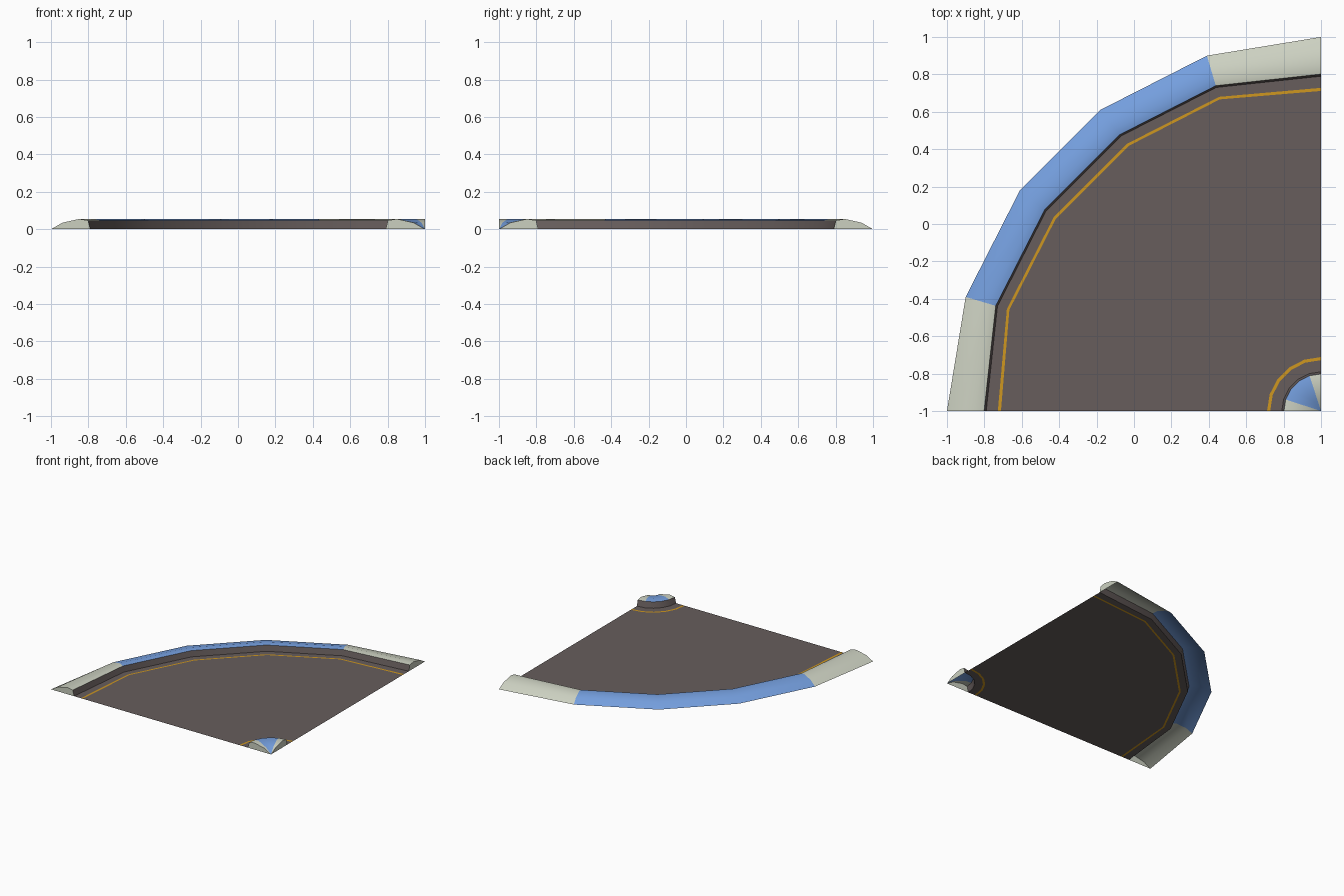
import bpy, bmesh, math
from mathutils import Vector

if "Cube" in bpy.data.objects:
    bpy.data.objects.remove(bpy.data.objects["Cube"])


def mat(name, rgb):
    m = bpy.data.materials.new(name)
    m.diffuse_color = (*rgb, 1)
    m.use_nodes = True
    m.node_tree.nodes["Principled BSDF"].inputs["Base Color"].default_value = m.diffuse_color
    return m


ASPHALT = mat("asphalt", (.135, .11, .107))
PAINT = mat("orange paint", (.62, .31, .014))
BLUE = mat("kerb blue", (.176, .345, .73))
PALE = mat("kerb pale grey", (.60, .63, .53))

# Plan paths: outer edge and inner foot of each kerb, six points each
outer_half = [(-1, -1), (-.9, -.39), (-.61, .18)]
inner_half = [(-.79, -1), (-.73, -.44), (-.47, .07)]


def mirrored(half):
    # reflect across the tile diagonal
    return [Vector(p) for p in half] + [Vector((-y, -x)) for x, y in reversed(half)]


big = (mirrored(outer_half), mirrored(inner_half))
corner = Vector((1, -1))
arc = [corner + .21 * Vector((-math.cos(a), math.sin(a)))
       for a in (math.radians(18 * i) for i in range(6))]
small = ([corner] * 6, arc)

# Kerb cross-section: (fraction across the width, height)
PROFILE = [(0, 0), (.29, .035), (.72, .055), (.945, .047), (1, 0)]


def ring(path, t, z=0):
    # points a fraction t of the way from outer edge to inner foot (may exceed 1)
    return [(*a.lerp(b, t), z) for a, b in zip(*path)]


def loft(name, rings, mats, rule, caps=False):
    """Skin successive rings; rule(strip, segment) gives the material index."""
    bm = bmesh.new()
    grid = [[bm.verts.new(p) for p in r] for r in rings]
    n = len(grid[0])
    for s in range(len(grid) - 1):
        for i in range(n - 1):
            f = bm.faces.new((grid[s][i], grid[s + 1][i],
                              grid[s + 1][i + 1], grid[s][i + 1]))
            f.material_index = rule(s, i)
    if caps:
        bm.faces.new([r[0] for r in reversed(grid)])
        bm.faces.new([r[-1] for r in grid])
    bmesh.ops.remove_doubles(bm, verts=bm.verts, dist=.0005)
    me = bpy.data.meshes.new(name)
    bm.to_mesh(me)
    bm.free()
    ob = bpy.data.objects.new(name, me)
    bpy.context.collection.objects.link(ob)
    for m in mats:
        me.materials.append(m)
    return ob


def kerb(name, path):
    # pale end segments, blue middle, asphalt-coloured inner wall
    def rule(s, i):
        if s == len(PROFILE) - 2:
            return 2
        return 0 if i in (0, 4) else 1
    ob = loft(name, [ring(path, t, z) for t, z in PROFILE],
              (PALE, BLUE, ASPHALT), rule, caps=True)
    bpy.ops.object.select_all(action='DESELECT')
    ob.select_set(True)
    bpy.context.view_layer.objects.active = ob
    bpy.ops.object.shade_smooth_by_angle(angle=math.radians(30))


# Kerbs
kerb("outer_kerb", big)
kerb("inner_corner_kerb", tuple(p[::-1] for p in small))

# Road surface with both painted edge lines cut in
LINE = (1, 1.295, 1.375)
loft("road_surface",
     [ring(big, t) for t in LINE] + [ring(small, t) for t in reversed(LINE)],
     (ASPHALT, PAINT), lambda s, i: s % 2)
